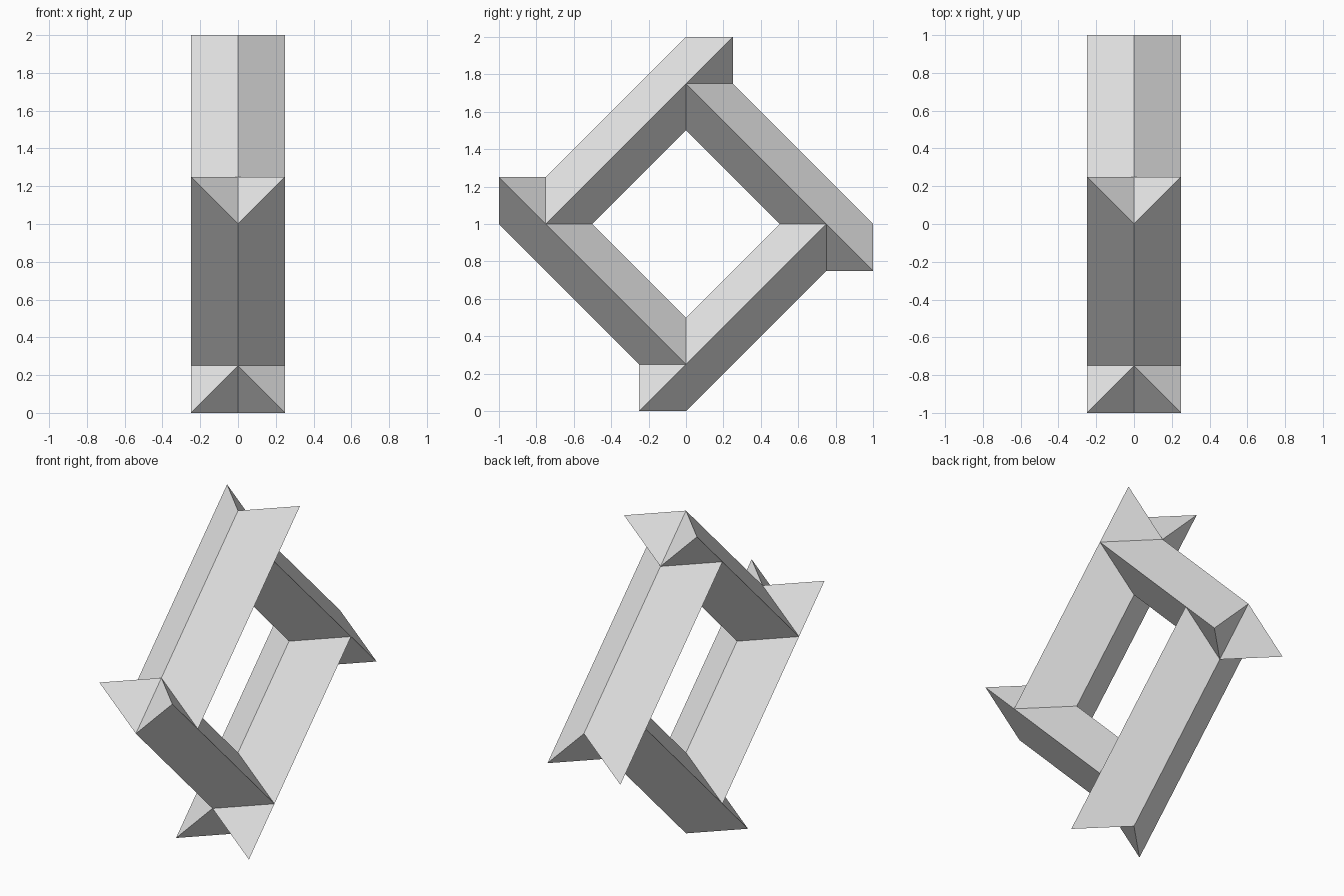
import bpy
import bmesh
import math
from mathutils import Matrix, Vector

cube = bpy.data.objects.get("Cube")
if cube:
    bpy.data.objects.remove(cube, do_unlink=True)

# Single plain grey
grey = bpy.data.materials.new("plain_grey")
grey.use_nodes = True
grey.diffuse_color = (0.8, 0.8, 0.8, 1)
grey.node_tree.nodes["Principled BSDF"].inputs["Base Color"].default_value = (0.8, 0.8, 0.8, 1)

HALF = 0.25                      # half width of a bar
ALONG = Vector((0, 1, 1))        # direction of the first bar

# Start corner and length of each long edge: outer ridge, side, inner ridge, side
EDGES = [
    (Vector((0, -3 * HALF, HALF)), 0.75),
    (Vector((HALF, -3 * HALF, 0)), 1.0),
    (Vector((0, -2 * HALF, 0)), 0.75),
    (Vector((-HALF, -3 * HALF, 0)), 1.0),
]


def make_bar(name, angle):
    """Diamond-section bar with a notched, two-pointed free end."""
    bm = bmesh.new()
    start = [bm.verts.new(p) for p, length in EDGES]
    end = [bm.verts.new(p + ALONG * length) for p, length in EDGES]
    for i in range(4):
        j = (i + 1) % 4
        bm.faces.new((start[i], start[j], end[j], end[i]))
    # Each end folds along the line between the outer and inner ridges
    joint = []
    for ring in (start, end):
        for side in (1, 3):
            face = bm.faces.new((ring[0], ring[side], ring[2]))
            if ring is start:
                joint.append(face)
    bmesh.ops.recalc_face_normals(bm, faces=bm.faces)
    # The start butts against the neighbouring bar, so it needs no cap
    bmesh.ops.delete(bm, geom=joint, context="FACES_ONLY")
    turn = Matrix.Translation((0, 0, 1)) @ Matrix.Rotation(angle, 4, "X")
    bmesh.ops.transform(bm, matrix=turn, verts=bm.verts)
    mesh = bpy.data.meshes.new(name)
    bm.to_mesh(mesh)
    bm.free()
    mesh.materials.append(grey)
    bpy.context.collection.objects.link(bpy.data.objects.new(name, mesh))


# Four bars turned around the centre of the frame
names = ("upper_front_bar", "upper_back_bar", "lower_back_bar", "lower_front_bar")
for k, bar_name in enumerate(names):
    make_bar(bar_name, -k * math.pi / 2)
